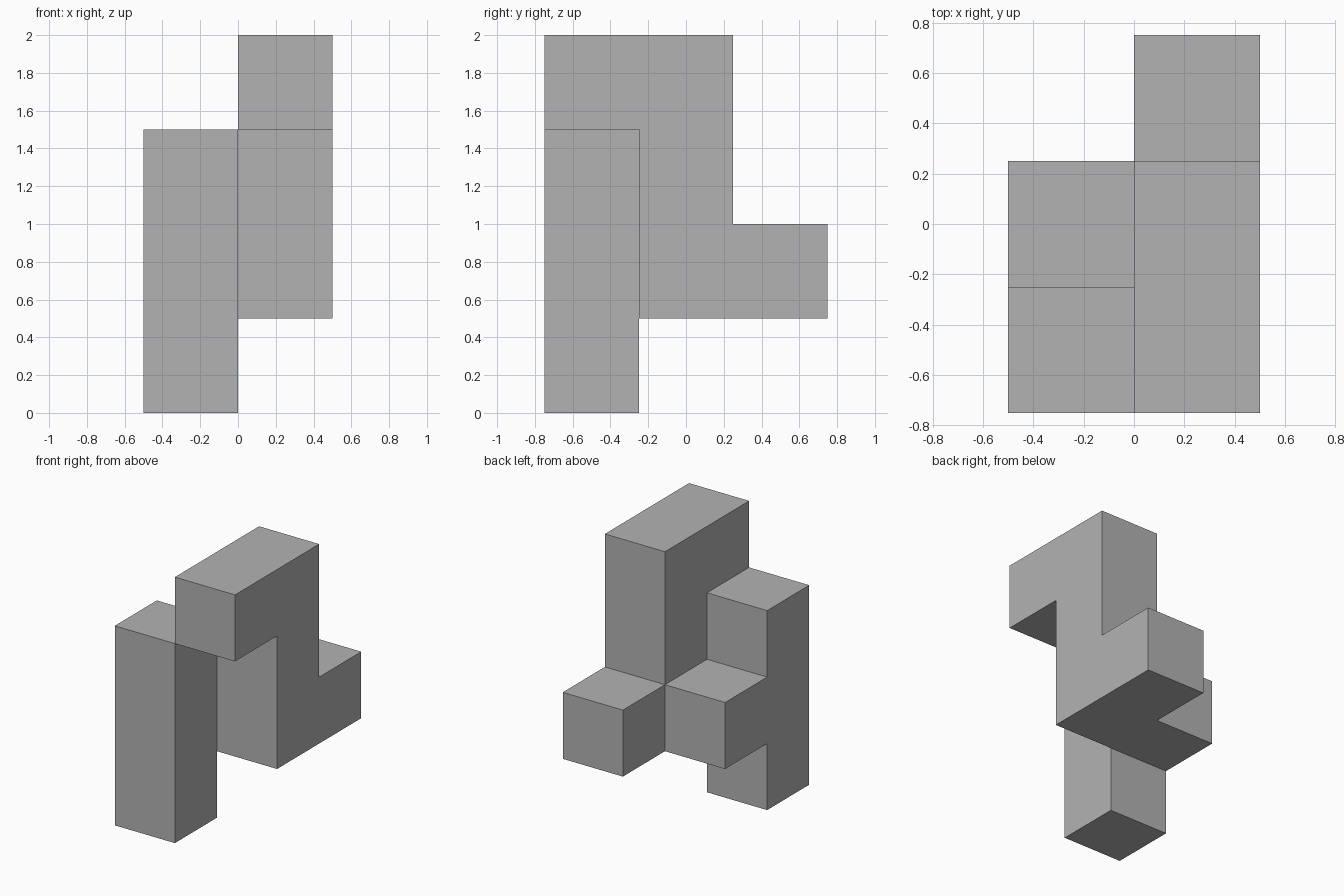
import bpy
import bmesh
import math
from mathutils import Matrix, Vector

cube = bpy.data.objects.get("Cube")
if cube:
    bpy.data.objects.remove(cube, do_unlink=True)

UNIT = 0.5

# Single plain grey
grey = bpy.data.materials.new("plain_grey")
grey.use_nodes = True
colour = (0.45, 0.45, 0.45, 1)
grey.diffuse_color = colour
grey.node_tree.nodes["Principled BSDF"].inputs["Base Color"].default_value = colour

# Columns of unit cells: (x cell, y cell) -> height cells
columns = {
    (0, 0): range(0, 3),   # front pillar
    (0, 1): range(1, 2),   # linking block
    (1, 0): range(3, 4),   # top overhang
    (1, 1): range(1, 4),   # upright
    (1, 2): range(1, 2),   # rear foot
}

bm = bmesh.new()
for (x, y), heights in columns.items():
    for z in heights:
        centre = Vector((x - 0.5, y - 1, z + 0.5)) * UNIT
        bmesh.ops.create_cube(bm, size=UNIT, matrix=Matrix.Translation(centre))

# Drop the paired faces between touching cells
by_place = {}
for face in bm.faces:
    key = tuple(round(c * 100) for c in face.calc_center_median())
    by_place.setdefault(key, []).append(face)
inner = [f for group in by_place.values() if len(group) > 1 for f in group]
bmesh.ops.delete(bm, geom=inner, context="FACES")

# Weld the shell and merge coplanar faces
bmesh.ops.remove_doubles(bm, verts=bm.verts[:], dist=0.001)
bmesh.ops.dissolve_limit(bm, angle_limit=math.radians(1),
                         verts=bm.verts[:], edges=bm.edges[:])

mesh = bpy.data.meshes.new("block_puzzle_piece")
bm.to_mesh(mesh)
bm.free()
mesh.materials.append(grey)
piece = bpy.data.objects.new("block_puzzle_piece", mesh)
bpy.context.collection.objects.link(piece)
